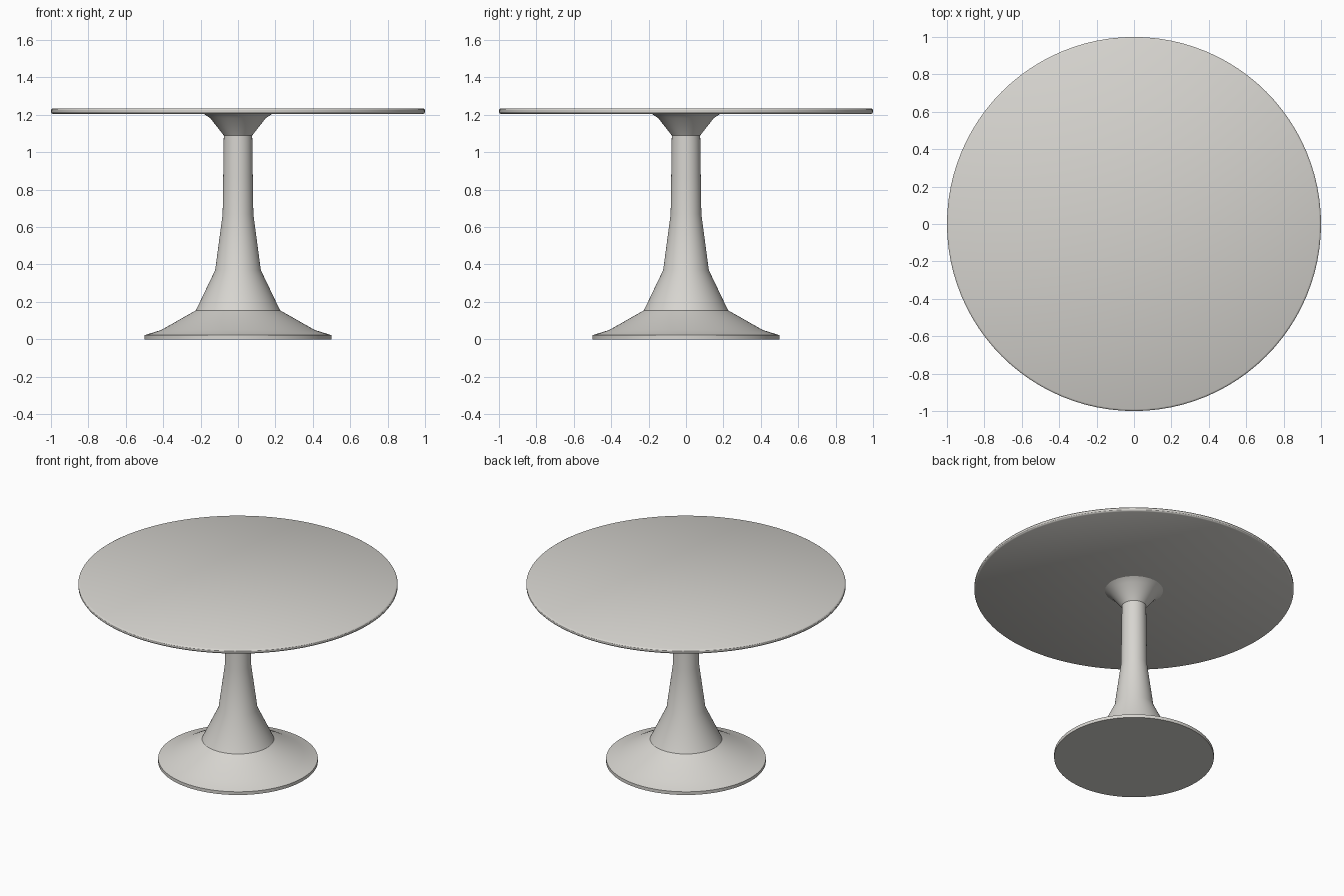
import bpy, bmesh, math

if "Cube" in bpy.data.objects:
    bpy.data.objects.remove(bpy.data.objects["Cube"])

SEGMENTS = 96

stone = bpy.data.materials.new("warm light grey")
stone.diffuse_color = (0.68, 0.665, 0.63, 1)
stone.use_nodes = True
stone.node_tree.nodes["Principled BSDF"].inputs["Base Color"].default_value = stone.diffuse_color


def lathe(name, profile):
    """Closed solid turned around z from (radius, height) points, bottom to top."""
    bm = bmesh.new()
    rings = []
    for r, z in profile:
        rings.append([bm.verts.new((r * math.cos(2 * math.pi * i / SEGMENTS),
                                    r * math.sin(2 * math.pi * i / SEGMENTS), z))
                      for i in range(SEGMENTS)])
    for low, high in zip(rings, rings[1:]):
        for i in range(SEGMENTS):
            j = (i + 1) % SEGMENTS
            bm.faces.new((low[i], low[j], high[j], high[i]))
    bm.faces.new(rings[0][::-1])
    bm.faces.new(rings[-1])
    mesh = bpy.data.meshes.new(name)
    bm.to_mesh(mesh)
    bm.free()
    mesh.materials.append(stone)
    obj = bpy.data.objects.new(name, mesh)
    bpy.context.collection.objects.link(obj)
    bpy.ops.object.select_all(action='DESELECT')
    obj.select_set(True)
    bpy.context.view_layer.objects.active = obj
    bpy.ops.object.shade_smooth_by_angle(angle=math.radians(30))
    return obj


# Pedestal: foot disc, flared base, tapering column and top flare
lathe("pedestal", [
    (0.50, 0.0), (0.50, 0.022), (0.41, 0.05), (0.225, 0.155),
    (0.122, 0.37), (0.082, 0.67), (0.079, 0.87), (0.076, 1.09),
    (0.148, 1.182), (0.185, 1.207),
])

# Round top with softened rim
lathe("table_top", [
    (0.990, 1.205), (0.997, 1.209), (1.0, 1.214),
    (1.0, 1.226), (0.997, 1.231), (0.990, 1.235),
])
